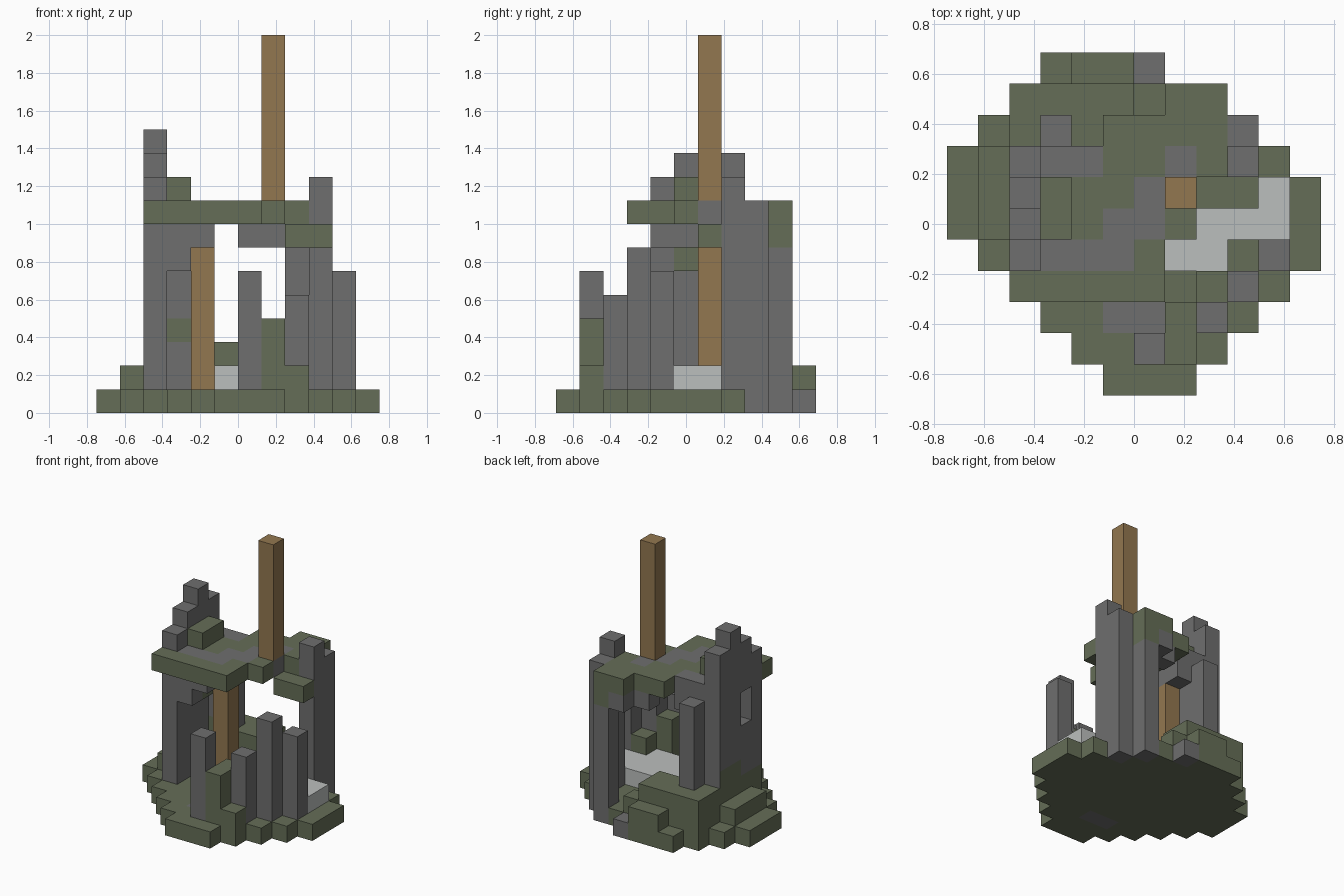
import bpy, bmesh, math
from mathutils import Vector

cube = bpy.data.objects.get("Cube")
if cube:
    bpy.data.objects.remove(cube)

CELL = 0.125
ORIGIN = Vector((-0.75, -0.6875, 0))


def make_material(name, colour):
    mat = bpy.data.materials.new(name)
    mat.use_nodes = True
    mat.diffuse_color = (*colour, 1)
    mat.node_tree.nodes["Principled BSDF"].inputs["Base Color"].default_value = (*colour, 1)
    return mat


MOSS, STONE, PALE, WOOD = range(4)
MATERIALS = [
    make_material("mossy green", (0.13, 0.155, 0.095)),
    make_material("dark stone", (0.158, 0.158, 0.158)),
    make_material("pale stone", (0.5, 0.52, 0.51)),
    make_material("brown wood", (0.29, 0.185, 0.08)),
]

cells = {}


def span(value):
    """A single index or an inclusive (first, last) pair."""
    first, last = value if isinstance(value, tuple) else (value, value)
    return range(first, last + 1)


def fill(part, colour, columns, rows, levels):
    for i in span(columns):
        for j in span(rows):
            for k in span(levels):
                cells[i, j, k] = (part, colour)


def pillar(part, colour, column, row, height):
    fill(part, colour, column, row, (1, height - 1))


# Round stepped base
outline = [(5, 7), (4, 8), (3, 9), (2, 10), (1, 11), (0, 11),
           (0, 11), (0, 10), (1, 9), (2, 8), (3, 6)]
for row, columns in enumerate(outline):
    fill("base", MOSS, columns, row, 0)
for column, row in [(5, 2), (6, 2), (6, 10), (8, 9), (9, 8)]:
    fill("base", STONE, column, row, 0)

# Inner floor slab
fill("floor_slab", PALE, (5, 9), (4, 6), 1)
fill("floor_slab", PALE, 10, (5, 6), 1)

# Mossy mounds around the walls
pillar("back_mound", MOSS, (2, 5), 9, 3)
pillar("back_mound", MOSS, (4, 5), 8, 3)
pillar("back_mound", MOSS, 2, 8, 3)
pillar("back_mound", MOSS, (4, 5), 10, 2)
pillar("back_mound", MOSS, 6, 9, 2)
pillar("side_mound", MOSS, 1, (5, 7), 2)

# Tall stepped wall with a small window
for row, height in zip(range(4, 8), (10, 11, 12, 11)):
    pillar("tall_wall", STONE, 2, row, height)
for level in (6, 7):
    del cells[2, 5, level]
pillar("tall_wall", STONE, 3, 7, 9)
fill("tall_wall", MOSS, 3, 7, 3)
pillar("wall_buttress", STONE, 3, 8, 8)

# Corbels below the roof
fill("corbel", STONE, 3, 4, (6, 7))
fill("corbel", STONE, 4, (4, 7), 7)
fill("corbel", STONE, 3, 5, 7)
fill("corbel", MOSS, 3, 5, 6)
fill("corbel", STONE, (6, 7), 8, 7)
fill("corbel", STONE, 7, 9, 7)

# Broken front pillars, stone then moss
for column, row, height in [(6, 1, 6), (8, 2, 5), (9, 3, 7), (10, 4, 6)]:
    pillar("front_pillar", STONE, column, row, height)
for column, row, height in [(7, 1, 4), (7, 2, 4), (8, 1, 2), (8, 3, 4), (9, 4, 3)]:
    pillar("mossy_pillar", MOSS, column, row, height)

# Back corner pillars
pillar("corner_pillar", STONE, 9, 7, 10)
pillar("corner_pillar", STONE, 9, 8, 9)
pillar("corner_pillar", STONE, 8, 9, 7)
fill("corner_pillar", MOSS, 8, 9, 7)

# Ragged roof with bare stone patches
roof_rows = {3: (2, 6), 4: (2, 6), 5: (2, 7), 6: (2, 7),
             7: (2, 8), 8: (5, 8), 9: (7, 8)}
for row, columns in roof_rows.items():
    fill("roof", MOSS, columns, row, 8)
for columns, rows in [((2, 5), 4), (5, 5), (6, (5, 6)), ((2, 4), 7), (7, 7), (7, 6)]:
    fill("roof", STONE, columns, rows, 8)
for row in span((4, 7)):
    fill("tall_wall", STONE, 2, row, 8)
fill("roof_lump", MOSS, 3, (5, 6), 9)
fill("roof_beam", MOSS, (8, 9), 6, 7)

# Wooden posts
fill("inner_post", WOOD, 4, 6, (1, 6))
fill("roof_post", WOOD, 7, 6, (9, 15))

DIRECTIONS = [Vector(d) for d in
              ((1, 0, 0), (-1, 0, 0), (0, 1, 0), (0, -1, 0), (0, 0, 1), (0, 0, -1))]


def face_corners(cell, normal):
    """The four corners of one cell side, wound outward."""
    centre = Vector(cell) + Vector((0.5, 0.5, 0.5)) + normal / 2
    side = Vector((normal.y, normal.z, normal.x))
    up = normal.cross(side)
    return [centre + (side * a + up * b) / 2
            for a, b in ((-1, -1), (1, -1), (1, 1), (-1, 1))]


def face_colour(part, colour, cell, normal):
    """Moss creeps up the outer foot of the tall wall."""
    limit = 4 if cell[1] > 5 else 3
    if part == "tall_wall" and cell[0] == 2 and normal.x < 0 and cell[2] < limit:
        return MOSS
    return colour


def build(part):
    bm = bmesh.new()
    for cell, (owner, colour) in cells.items():
        if owner != part:
            continue
        for normal in DIRECTIONS:
            neighbour = tuple(int(c) for c in Vector(cell) + normal)
            if neighbour in cells:
                continue
            verts = [bm.verts.new(ORIGIN + p * CELL) for p in face_corners(cell, normal)]
            face = bm.faces.new(verts)
            face.material_index = face_colour(part, colour, cell, normal)
    bmesh.ops.remove_doubles(bm, verts=bm.verts[:], dist=CELL / 100)
    bmesh.ops.dissolve_limit(bm, angle_limit=math.radians(1), verts=bm.verts[:],
                             edges=bm.edges[:], delimit={"MATERIAL"})
    mesh = bpy.data.meshes.new(part)
    bm.to_mesh(mesh)
    bm.free()
    for mat in MATERIALS:
        mesh.materials.append(mat)
    bpy.context.scene.collection.objects.link(bpy.data.objects.new(part, mesh))


for part in sorted({owner for owner, colour in cells.values()}):
    build(part)
